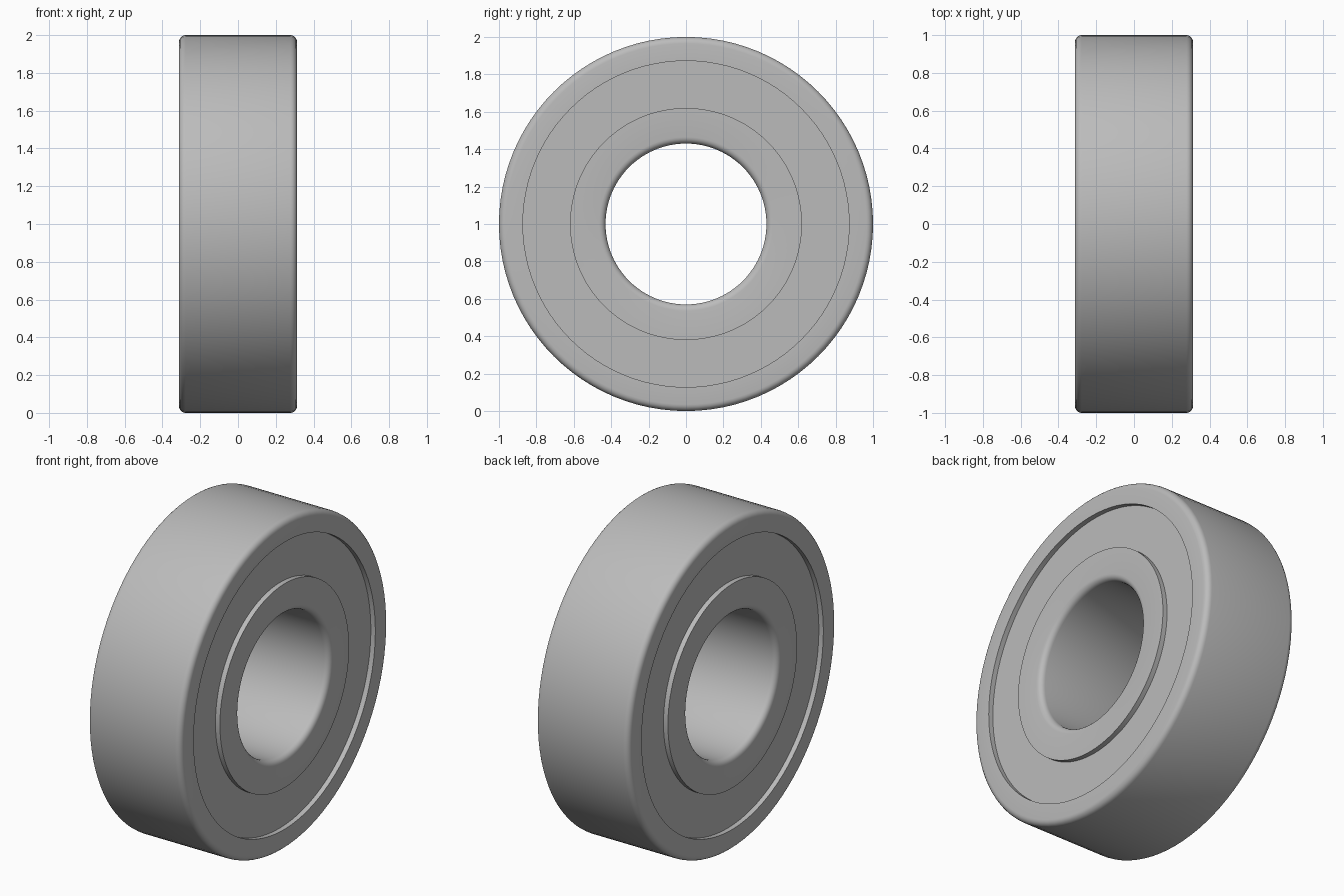
import bpy
import math
import bmesh
from mathutils import Matrix, Vector

cube = bpy.data.objects.get("Cube")
if cube:
    bpy.data.objects.remove(cube, do_unlink=True)

SIDES = 96
HALF = 0.3125       # half width of the bearing
FILLET = 0.035
RECESS = 0.03       # depth of the shields below the ring faces
BORE, INNER, OUTER, RIM = 0.43, 0.62, 0.872, 1.0

steel = bpy.data.materials.new("steel grey")
steel.use_nodes = True
grey = (0.5, 0.5, 0.5, 1)
steel.diffuse_color = grey
steel.node_tree.nodes["Principled BSDF"].inputs["Base Color"].default_value = grey


def corner(x, r, sx, sr, steps=5):
    """Quarter-round from the flat face to the cylinder wall."""
    cx, cr = x - sx * FILLET, r - sr * FILLET
    angles = [math.pi / 2 * i / steps for i in range(steps + 1)]
    return [(cx + sx * FILLET * math.cos(a), cr + sr * FILLET * math.sin(a))
            for a in angles]


def lathe(name, profile):
    """Revolve a closed (x, radius) profile around the x axis."""
    bm = bmesh.new()
    rings = []
    for i in range(SIDES):
        turn = Matrix.Rotation(math.tau * i / SIDES, 3, 'X')
        rings.append([bm.verts.new(turn @ Vector((x, 0, r)) + Vector((0, 0, 1)))
                      for x, r in profile])
    n = len(profile)
    for i, a in enumerate(rings):
        b = rings[(i + 1) % SIDES]
        for j in range(n):
            k = (j + 1) % n
            bm.faces.new((a[j], a[k], b[k], b[j]))
    bmesh.ops.recalc_face_normals(bm, faces=bm.faces)
    mesh = bpy.data.meshes.new(name)
    bm.to_mesh(mesh)
    bm.free()
    mesh.materials.append(steel)
    obj = bpy.data.objects.new(name, mesh)
    bpy.context.collection.objects.link(obj)
    bpy.ops.object.select_all(action='DESELECT')
    obj.select_set(True)
    bpy.context.view_layer.objects.active = obj
    bpy.ops.object.shade_smooth_by_angle(angle=math.radians(30))
    return obj


def ring(name, wall, rounded, sr):
    """Ring with one plain wall and one wall with rounded edges."""
    right = corner(HALF, rounded, 1, sr)
    left = corner(-HALF, rounded, -1, sr)
    lathe(name, [(HALF, wall)] + right + left[::-1] + [(-HALF, wall)])


# Rings
ring("outer_ring", OUTER, RIM, 1)
ring("inner_ring", INNER, BORE, -1)

# Recessed shields closing the gap on both sides
for name, side in (("left_shield", 1), ("right_shield", -1)):
    face = side * (HALF - RECESS)
    back = face - side * 0.04
    lathe(name, [(face, INNER), (face, OUTER), (back, OUTER), (back, INNER)])
